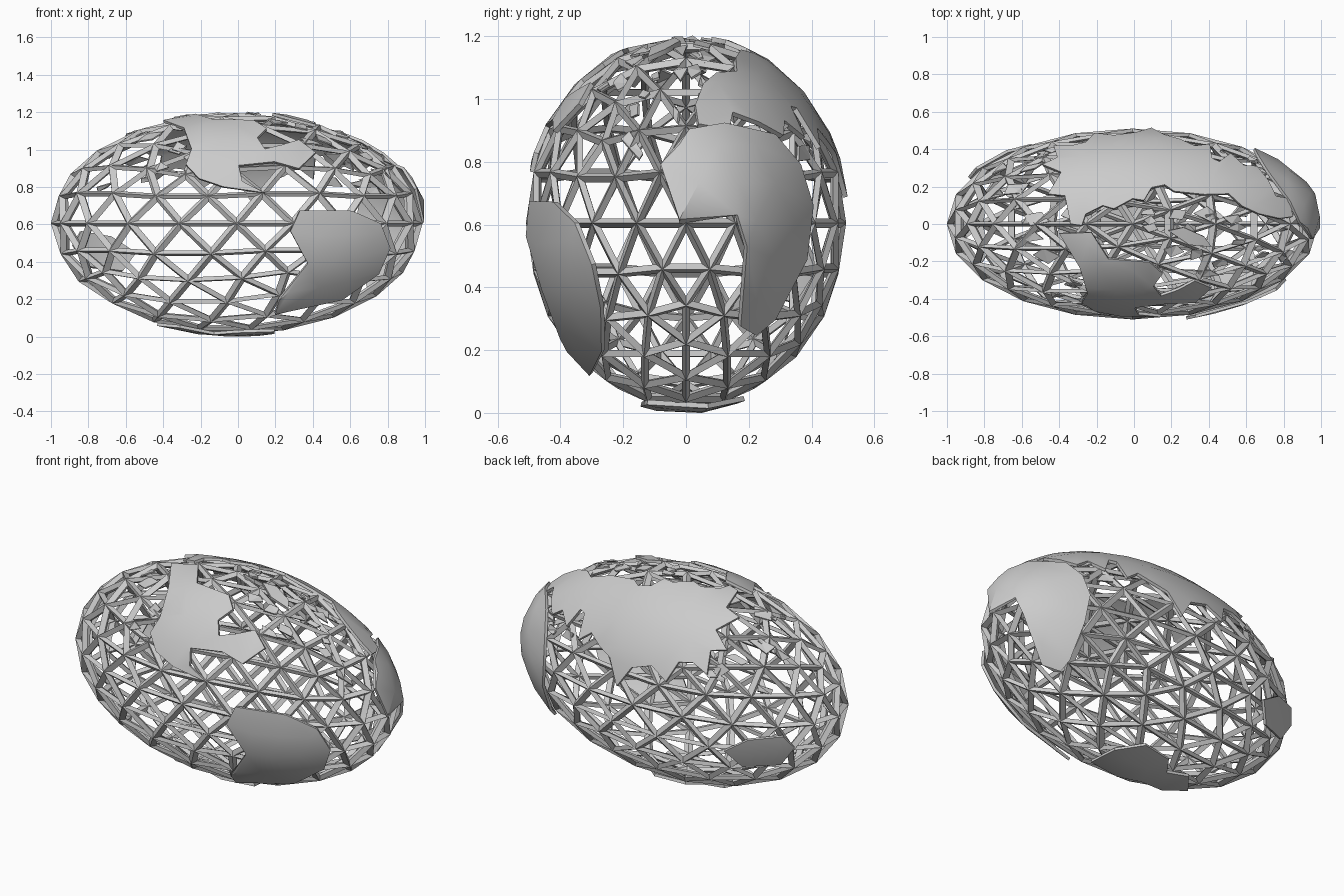
import bpy, bmesh, random
from math import sin, cos, radians, sqrt, pi
from mathutils import Vector
from mathutils.geometry import delaunay_2d_cdt

if "Cube" in bpy.data.objects:
    bpy.data.objects.remove(bpy.data.objects["Cube"])
random.seed(4)

AXES = Vector((0.993, 0.51, 0.59))    # half lengths of the egg
CENTRE = Vector((-0.007, 0, 0.605))
ARC = 0.55                            # mean girth radius, keeps triangles even

grey = bpy.data.materials.new("plain grey")
grey.use_nodes = True
grey.diffuse_color = (0.6, 0.6, 0.6, 1)
grey.node_tree.nodes["Principled BSDF"].inputs["Base Color"].default_value = (0.6, 0.6, 0.6, 1)


def add_object(name, bm):
    mesh = bpy.data.meshes.new(name)
    bm.to_mesh(mesh)
    bm.free()
    mesh.materials.append(grey)
    obj = bpy.data.objects.new(name, mesh)
    bpy.context.collection.objects.link(obj)
    return obj


def around(p, scale):
    """Point from position along the egg and arc around its long axis."""
    x, turn = p[0], p[1] / ARC
    r = sqrt(max(0, 1 - x * x))
    return CENTRE + scale * Vector((AXES.x * x, AXES.y * r * sin(turn), AXES.z * r * cos(turn)))


def on_end(p, scale):
    """Point from side position and height on the +x end."""
    v, w = p[0] / AXES.y / scale, (p[1] - CENTRE.z) / AXES.z / scale
    depth = sqrt(max(0, 1 - v * v - w * w))
    return Vector((CENTRE.x + min(scale * AXES.x * depth, 0.998), p[0], p[1]))


def girth(points):
    return [(x, radians(a) * ARC) for x, a in points]


def add_patch(bm, outline, lift, scale, step, jitter=0.0):
    """Fill an outline with facets and lay it on the egg."""
    pts = [Vector(p) for p in outline]
    count = len(pts)
    lo = [min(p[i] for p in pts) for i in (0, 1)]
    hi = [max(p[i] for p in pts) for i in (0, 1)]
    for i in range(1, int((hi[0] - lo[0]) / step) + 1):
        for j in range(1, int((hi[1] - lo[1]) / step) + 1):
            pts.append(Vector((lo[0] + step * (i - 0.5 * (j % 2)), lo[1] + step * j)))
    flat, _, tris, *_ = delaunay_2d_cdt(pts, [], [list(range(count))], 1, 1e-5)
    made = {}
    for tri in tris:
        for k in tri:
            if k not in made:
                made[k] = bm.verts.new(lift(flat[k], scale + random.uniform(-jitter, jitter)))
        face = bm.faces.new([made[k] for k in tri])
        face.normal_update()
        if face.normal.dot(face.calc_center_median() - CENTRE) < 0:
            face.normal_flip()


def shell(name, outlines, lift=around, scale=1.0, step=0.15, jitter=0.0, thick=0.016, smooth=True):
    bm = bmesh.new()
    for outline in outlines:
        add_patch(bm, outline, lift, scale, step, jitter)
    obj = add_object(name, bm)
    mod = obj.modifiers.new("thickness", "SOLIDIFY")
    mod.thickness = thick
    mod.offset = 0
    if smooth:
        bpy.ops.object.select_all(action="DESELECT")
        obj.select_set(True)
        bpy.context.view_layer.objects.active = obj
        bpy.ops.object.modifier_apply(modifier=mod.name)
        bpy.ops.object.shade_smooth_by_angle(angle=radians(40))


# Triangular lattice: struts with a ridge, stretched into an egg
bm = bmesh.new()
bmesh.ops.create_icosphere(bm, subdivisions=3, radius=0.975)
lattice = add_object("lattice_frame", bm)
lattice.scale = AXES
lattice.location = CENTRE
lattice.rotation_euler.z = pi
wire = lattice.modifiers.new("struts", "WIREFRAME")
wire.thickness = 0.052
wire.offset = 0
wire.use_even_offset = True

# Large broken shell over the back and top
shell("back_top_shell", [girth([
    (-.45, 20), (-.36, 18), (-.33, 0), (-.27, -1), (-.25, 6), (-.16, 11), (-.1, 9),
    (0, 15), (.06, 14), (.1, 22), (.17, 24), (.22, 20), (.38, 19), (.51, 21), (.58, 13),
    (.67, 8), (.78, 5), (.85, 8), (.83, 28), (.76, 26), (.72, 40), (.66, 52), (.59, 48),
    (.52, 58), (.46, 46), (.42, 48), (.41, 64), (.33, 58), (.25, 64), (.17, 68), (.1, 82),
    (.02, 70), (-.1, 66), (-.2, 72), (-.25, 60), (-.33, 58), (-.42, 62), (-.4, 48),
    (-.48, 44), (-.38, 35)])], scale=1.01)

# Broken shell on the upper front, with a loose piece beside it
shell("front_top_shell", [girth([
    (-.39, -6), (-.22, -5), (-.13, -21), (.09, -23), (.16, -31), (.11, -40), (.15, -48),
    (.24, -44), (.33, -38), (.42, -46), (.33, -59), (.2, -56), (.01, -59), (.03, -68),
    (.15, -74), (-.07, -71), (-.2, -66), (-.27, -57), (-.24, -47), (-.28, -28)]),
    girth([(.19, -4), (.27, -2), (.38, -8), (.42, -15), (.3, -13)])], scale=1.01)

# Plate wrapped round the +x end
shell("end_shell", [[
    (-.08, .79), (.01, .9), (.12, .92), (.28, .885), (.36, .79), (.40, .66), (.38, .49),
    (.28, .3), (.22, .25), (.17, .28), (.19, .53), (.16, .63), (-.02, .61)]],
    lift=on_end, scale=1.025, step=0.12)

# Plate standing off the lower front
shell("front_low_shell", [girth([
    (.28, -94), (.33, -83), (.6, -82), (.75, -90), (.8, -111), (.74, -131),
    (.55, -143), (.2, -144), (.22, -133), (.37, -112)])], scale=1.03)

# Plate low on the back at the -x end
shell("back_low_shell", [girth([
    (-.53, 108), (-.66, 99), (-.82, 97), (-.86, 112), (-.78, 128), (-.6, 122)])], scale=1.025)

# Flakes under the belly
shell("belly_shell", [girth([
    (-.42, 188), (-.3, 196), (-.12, 190), (0, 196), (.2, 194), (.2, 172), (.08, 159),
    (-.1, 162), (-.16, 172), (-.3, 170)])], scale=1.018)

# Loose splinters around the broken edges
splinters = []
for x0, x1, a0, a1, amount in ((.4, .85, -45, 10, 14), (-.6, .4, -25, 12, 12),
                               (-.75, -.4, 10, 65, 9), (.5, .85, 30, 65, 9),
                               (-.5, -.25, -70, -20, 5)):
    for _ in range(amount):
        x, a = random.uniform(x0, x1), radians(random.uniform(a0, a1)) * ARC
        size, start = random.uniform(.03, .07), random.uniform(0, 6)
        splinters.append([(x + size * random.uniform(.6, 1.3) * cos(start + k * pi / 2),
                           a + size * random.uniform(.4, .9) * sin(start + k * pi / 2))
                          for k in range(4)])
shell("splinters", splinters, scale=0.985, step=1, jitter=0.025, thick=0.008, smooth=False)
